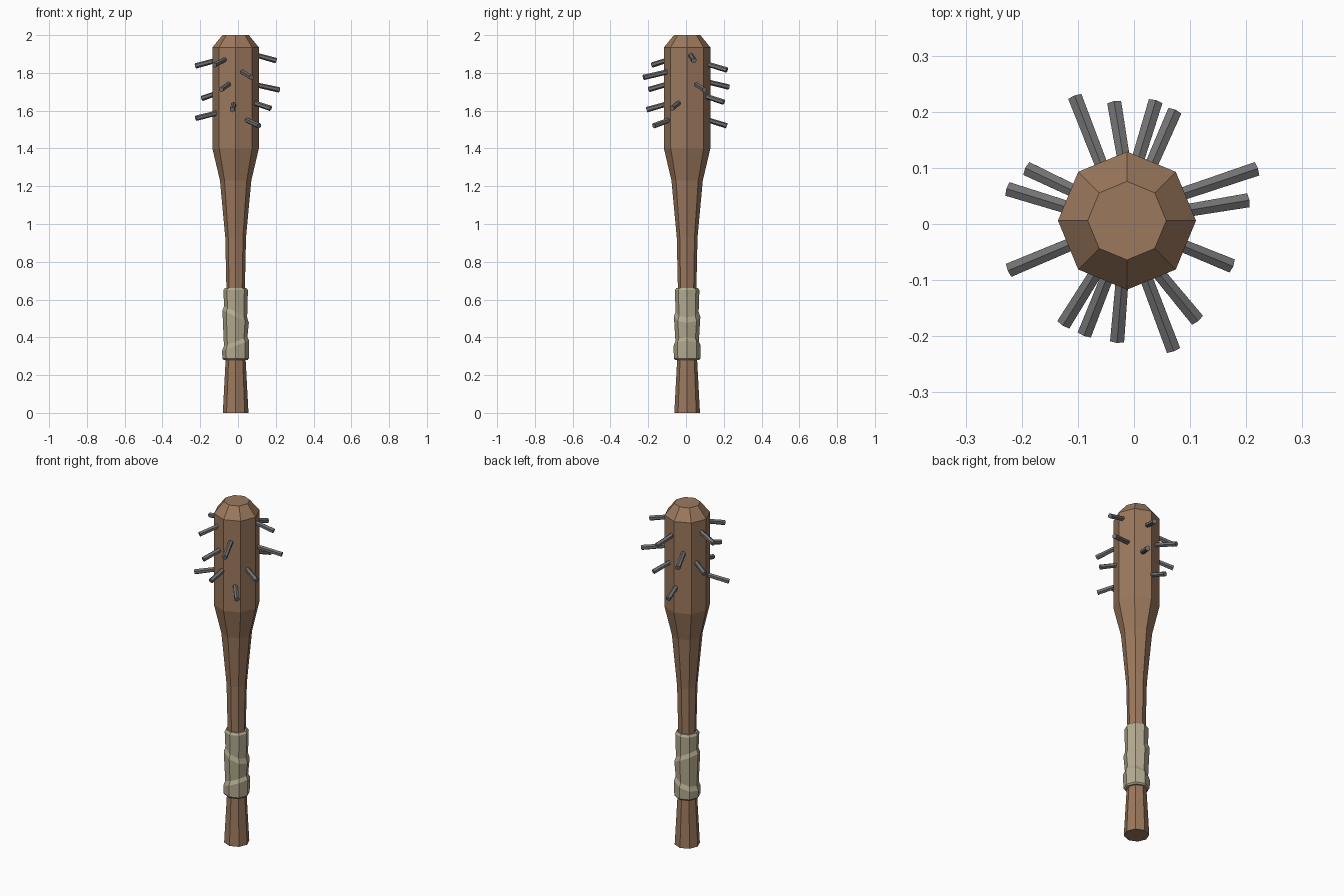
import bpy, bmesh, math
from mathutils import Vector

if "Cube" in bpy.data.objects:
    bpy.data.objects.remove(bpy.data.objects["Cube"])

CX, CY = -0.0125, 0.006   # bat axis
SIDES = 8


def material(name, rgb):
    m = bpy.data.materials.new(name)
    m.diffuse_color = (*rgb, 1)
    m.use_nodes = True
    m.node_tree.nodes["Principled BSDF"].inputs["Base Color"].default_value = m.diffuse_color
    return m


wood = material("brown wood", (0.33, 0.19, 0.11))
cloth = material("beige cloth", (0.46, 0.41, 0.28))
metal = material("grey metal", (0.17, 0.17, 0.17))


def finish(bm, name, mat):
    bmesh.ops.recalc_face_normals(bm, faces=bm.faces)
    me = bpy.data.meshes.new(name)
    bm.to_mesh(me)
    bm.free()
    me.materials.append(mat)
    ob = bpy.data.objects.new(name, me)
    bpy.context.collection.objects.link(ob)
    return ob


def loft(name, rings, mat):
    """Octagonal lathe; each ring is (z, radius, tilt along x)."""
    bm = bmesh.new()
    loops = []
    for z, r, tilt in rings:
        loop = []
        for i in range(SIDES):
            a = math.tau * i / SIDES
            x, y = r * math.cos(a), r * math.sin(a)
            loop.append(bm.verts.new((CX + x, CY + y, z + tilt * x)))
        loops.append(loop)
    for lo, hi in zip(loops, loops[1:]):
        for i in range(SIDES):
            j = (i + 1) % SIDES
            bm.faces.new((lo[i], lo[j], hi[j], hi[i]))
    bm.faces.new(loops[0][::-1])
    bm.faces.new(loops[-1])
    return finish(bm, name, mat)


# wooden bat
loft("bat", [(z, r, 0) for z, r in [
    (0, 0.068), (0.28, 0.053), (0.66, 0.049), (0.93, 0.055),
    (1.23, 0.083), (1.40, 0.123), (1.935, 0.123), (2.0, 0.07)]], wood)

# cloth grip: three overlapping turns with tilted ledges
loft("grip_wrap", [
    (0.28, 0.063, 0), (0.288, 0.070, 0), (0.355, 0.072, 0.38), (0.378, 0.062, 0.38),
    (0.51, 0.070, -0.48), (0.535, 0.061, -0.48), (0.65, 0.065, 0), (0.662, 0.057, 0)], cloth)

# nails: base x, y, tip x, y, tip z
nails = [
    (-0.06, 0.11, -0.105, 0.226, 1.725), (-0.02, 0.125, -0.035, 0.215, 1.52),
    (0.01, 0.125, 0.038, 0.217, 1.815), (0.035, 0.115, 0.072, 0.20, 1.645),
    (0.09, 0.055, 0.218, 0.098, 1.71), (0.10, 0.025, 0.202, 0.042, 1.865),
    (0.09, -0.04, 0.173, -0.074, 1.612), (0.05, -0.095, 0.112, -0.17, 1.52),
    (0.025, -0.105, 0.07, -0.224, 1.776), (-0.022, -0.11, -0.03, -0.208, 1.605),
    (-0.05, -0.10, -0.088, -0.196, 1.712), (-0.07, -0.09, -0.125, -0.178, 1.842),
    (-0.11, -0.035, -0.222, -0.082, 1.56), (-0.12, 0.03, -0.224, 0.062, 1.837),
    (-0.11, 0.06, -0.19, 0.098, 1.665)]
for n, (bx, by, tx, ty, tz) in enumerate(nails):
    tip = Vector((tx, ty, tz))
    base = Vector((bx, by, tz + 0.028))
    d = (tip - base).normalized()
    base -= d * 0.02          # sunk into the wood
    bm = bmesh.new()
    bmesh.ops.create_cone(bm, cap_ends=True, segments=6, radius1=0.013,
                          radius2=0.0145, depth=(tip - base).length)
    ob = finish(bm, f"nail_{n + 1}", metal)
    ob.rotation_mode = 'QUATERNION'
    ob.rotation_quaternion = d.to_track_quat('Z', 'Y')
    ob.location = (base + tip) / 2
